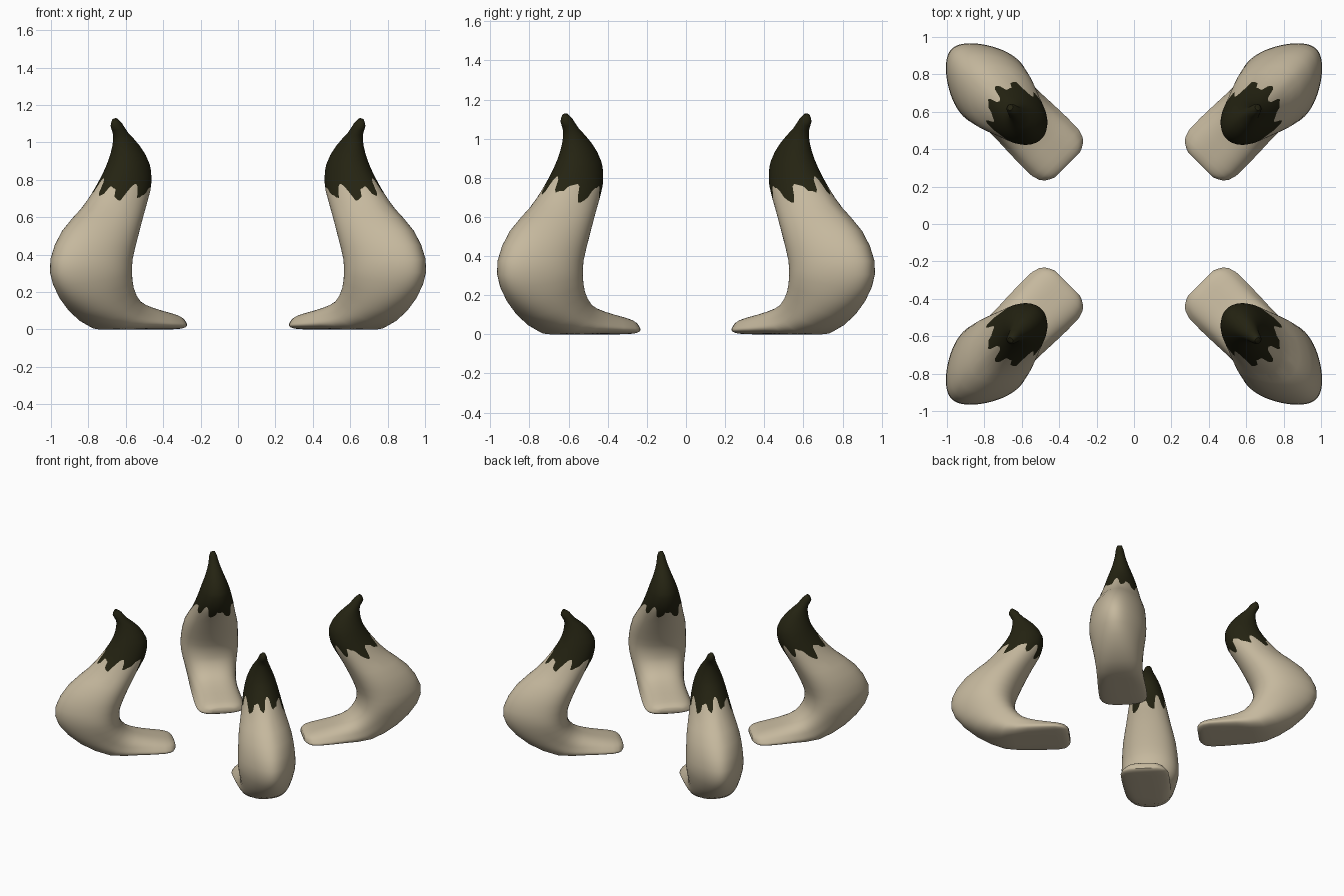
import bpy, bmesh, math

if "Cube" in bpy.data.objects:
    bpy.data.objects.remove(bpy.data.objects["Cube"])

SEG = 72          # points around each section
OFFSET = 0.028    # sideways shift of each horn from the exact diagonal


def material(name, rgb):
    m = bpy.data.materials.new(name)
    m.diffuse_color = (*rgb, 1)
    m.use_nodes = True
    m.node_tree.nodes["Principled BSDF"].inputs["Base Color"].default_value = m.diffuse_color
    return m


BEIGE = material("bone beige", (0.56, 0.48, 0.34))
DARK = material("dark olive tip", (0.018, 0.017, 0.006))

# Sections from foot to tip: inner r, inner z, outer r, outer z, half width, egg shape
RINGS = [
    (.475, .055, .475, .015, .09, -.1),
    (.50, .075, .50, .003, .135, -.2),
    (.56, .092, .57, .0, .163, -.25),
    (.70, .122, .78, .0, .165, -.2),
    (.81, .165, .98, .0, .17, -.05),
    (.87, .24, 1.18, .09, .185, .15),
    (.88, .31, 1.325, .235, .20, .3),
    (.87, .38, 1.347, .375, .20, .3),
    (.82, .50, 1.255, .53, .19, .25),
    (.755, .63, 1.09, .67, .158, .2),
    (.685, .76, .98, .80, .13, .1),
    (.675, .88, .92, .90, .10, .0),
    (.735, .98, .90, .98, .065, .0),
    (.82, 1.055, .90, 1.04, .04, .0),
    (.86, 1.105, .925, 1.085, .028, .0),
    (.895, 1.13, .915, 1.118, .015, .0),
]


def section(v):
    """Smoothly interpolated section at position v along the horn."""
    n = len(RINGS) - 1
    i = min(int(v), n - 1)
    f = v - i
    a, b, c, d = (RINGS[max(0, min(n, i + k))] for k in (-1, 0, 1, 2))
    return [q + 0.5 * f * (r - p + f * (2*p - 5*q + 4*r - s + f * (3*(q - r) + s - p)))
            for p, q, r, s in zip(a, b, c, d)]


def power(x, e):
    return math.copysign(abs(x) ** e, x)


def point(v, ang, sx, sy):
    ri, zi, ro, zo, w, egg = section(v)
    e = 0.65 + 0.35 * max(0, min(1, (v - 3) / 3))      # the foot is squarer
    u = power(math.cos(ang), e)
    t = power(math.sin(ang), e) * w * (1 - egg * u) + OFFSET
    k = (u + 1) / 2
    r, z = ri + (ro - ri) * k, zi + (zo - zi) * k
    return (sx * (r + t) / math.sqrt(2), sy * (r - t) / math.sqrt(2), max(0, z))


def drip(ang):
    """Ragged lower border of the dark tip."""
    s = math.sin(8 * ang + 0.6 * math.sin(2 * ang + 1))
    return 9.6 + 0.27 * math.tanh(2.2 * s) + 0.14 * math.sin(3 * ang + 0.8) \
        + 0.08 * math.sin(13 * ang)


def horn(name, sx, sy):
    # rows follow the sections, except near the ragged colour border
    below = [lambda a, v=i / 2: v for i in range(0, 18)]
    border = [lambda a, k=k: 8.5 + (drip(a) - 8.5) * k for k in (.33, .67, 1)]
    border += [lambda a, k=k: drip(a) + (10.75 - drip(a)) * k for k in (.33, .67)]
    above = [lambda a, v=v: v for v in
             [10.75, 11, 11.5, 12, 12.5, 13, 13.5, 14, 14.5, 15]]
    rows = below + border + above
    start_dark = len(below) + 2

    bm = bmesh.new()
    angs = [2 * math.pi * j / SEG for j in range(SEG)]
    grid = [[bm.verts.new(point(row(a), a, sx, sy)) for a in angs] for row in rows]
    for i in range(len(grid) - 1):
        for j in range(SEG):
            k = (j + 1) % SEG
            f = bm.faces.new((grid[i][j], grid[i][k], grid[i + 1][k], grid[i + 1][j]))
            f.material_index = int(i >= start_dark)
    bm.faces.new(grid[0])                       # foot end
    bm.faces.new(grid[-1]).material_index = 1   # tip end
    bmesh.ops.recalc_face_normals(bm, faces=bm.faces)
    me = bpy.data.meshes.new(name)
    bm.to_mesh(me)
    bm.free()
    me.materials.append(BEIGE)
    me.materials.append(DARK)
    for p in me.polygons:
        p.use_smooth = True
    ob = bpy.data.objects.new(name, me)
    bpy.context.collection.objects.link(ob)
    return ob


# Four mirrored horns, one on each diagonal
for sx, side in ((1, "right"), (-1, "left")):
    for sy, end in ((-1, "front"), (1, "back")):
        ob = horn(f"{end}_{side}_horn", sx, sy)
        bpy.ops.object.select_all(action='DESELECT')
        ob.select_set(True)
        bpy.context.view_layer.objects.active = ob
        bpy.ops.object.shade_smooth_by_angle(angle=math.radians(50))
